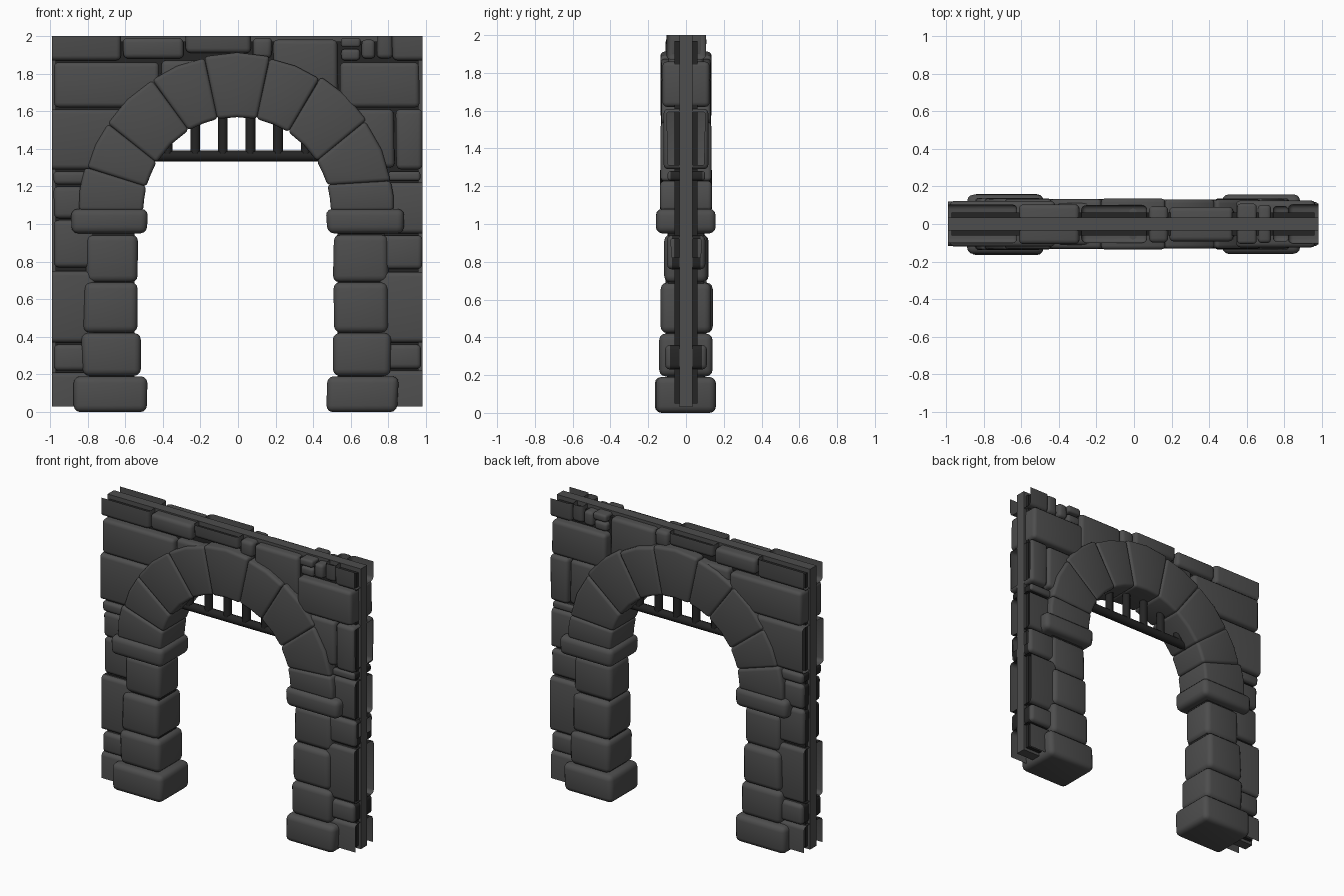
import bpy, bmesh, math, random
from mathutils import Vector

if "Cube" in bpy.data.objects:
    bpy.data.objects.remove(bpy.data.objects["Cube"])

random.seed(4)
XL, XR, ZB, ZT = -0.99, 0.98, 0.03, 2.0      # limits of the wall panel


def material(name, v):
    m = bpy.data.materials.new(name)
    m.diffuse_color = (v, v, v, 1)
    m.use_nodes = True
    m.node_tree.nodes["Principled BSDF"].inputs["Base Color"].default_value = m.diffuse_color
    return m


STONE = material("dark grey stone", 0.075)
BLACK = material("soot black", 0.018)


def prism(name, pts, y0, y1, mat, bevel=0.0, clip=False, dark_joints=False):
    """Extrude an xz outline from y0 to y1, round its edges, optionally trim to the wall."""
    bm = bmesh.new()
    face = bm.faces.new([bm.verts.new((x, y0, z)) for x, z in pts])
    ext = bmesh.ops.extrude_face_region(bm, geom=[face])
    for v in ext["geom"]:
        if isinstance(v, bmesh.types.BMVert):
            v.co.y = y1
    bmesh.ops.recalc_face_normals(bm, faces=bm.faces[:])
    if bevel:
        edges = [e for e in bm.edges if e.calc_face_angle(0) > math.radians(35)]
        bmesh.ops.bevel(bm, geom=edges, offset=bevel, offset_type='OFFSET', segments=3,
                        profile=0.5, affect='EDGES', clamp_overlap=True)
    if clip:   # stones running off the panel are sliced open there
        for co, no in (((XL, 0, 0), (-1, 0, 0)), ((XR, 0, 0), (1, 0, 0)),
                       ((0, 0, ZB), (0, 0, -1)), ((0, 0, ZT), (0, 0, 1))):
            bmesh.ops.bisect_plane(bm, geom=bm.verts[:] + bm.edges[:] + bm.faces[:],
                                   plane_co=Vector(co), plane_no=Vector(no), clear_outer=True)
    bm.normal_update()
    for f in bm.faces:
        f.smooth = bevel > 0
        if dark_joints and abs(f.normal.y) < 0.1:    # faces turned into the joints
            f.material_index = 1
    me = bpy.data.meshes.new(name)
    bm.to_mesh(me)
    bm.free()
    me.materials.append(mat)
    if dark_joints:
        me.materials.append(BLACK)
    ob = bpy.data.objects.new(name, me)
    bpy.context.collection.objects.link(ob)
    return ob


def block(name, x0, x1, z0, z1, d, bevel, clip=False, jitter=0.006, dark=False):
    """Rounded, slightly irregular rectangular stone through the wall."""
    j = lambda: random.uniform(-jitter, jitter)
    pts = [(x0 + j(), z0), (x1 + j(), z0), (x1 + j(), z1), (x0 + j(), z1)]
    b = min(bevel, 0.3 * min(x1 - x0, z1 - z0))
    return prism(name, pts, -d + j(), d + j(), STONE, b, clip, dark)


CZ, R_IN, R_OUT = 1.07, 0.50, 0.835


def polar(r, deg):
    a = math.radians(deg)
    return (r * math.cos(a) - 0.005, CZ + r * math.sin(a))


# Core slab with the arched opening hidden behind the arch ring
opening = [polar(0.66, a) for a in range(0, 181, 12)]
prism("wall_core", [(XL, ZB), (XL, ZT), (XR, ZT), (XR, ZB), (0.66, ZB)] + opening
      + [(-0.665, ZB)], -0.035, 0.035, STONE)

# Pillars: base, three shaft stones, capital, with dark mortar inside
for side, rows in (("left", [(-.87, -.48), (-.83, -.52), (-.82, -.53), (-.81, -.53), (-.89, -.48)]),
                   ("right", [(.47, .85), (.50, .81), (.51, .80), (.51, .80), (.47, .885)])):
    levels = [("base", 0, .19, .16), ("lower_shaft", .193, .42, .142), ("middle_shaft", .422, .69, .138),
              ("upper_shaft", .69, .945, .115), ("capital", .95, 1.08, .16)]
    for (x0, x1), (part, z0, z1, d) in zip(rows, levels):
        block(f"{side}_pillar_{part}", x0, x1, z0, z1, d, 0.035)
    m0, m1 = rows[3][0] + 0.02, rows[3][1] - 0.02
    prism(f"{side}_pillar_mortar", [(m0, .1), (m1, .1), (m1, 1.12), (m0, 1.12)], -.095, .095, BLACK)

# Arch ring of nine wedge stones: (outer angle, inner angle) of every joint
joints = [(0, 0), (11, 16), (35, 32), (58, 57), (78, 78), (102, 102), (123, 121),
          (146, 149), (164, 165), (180, 180)]
for i, ((ao, ai), (bo, bi)) in enumerate(zip(joints, joints[1:])):
    ro = R_OUT + random.uniform(-0.008, 0.008)
    pts = [polar(R_IN, ai - 0.2), polar(ro, ao), polar(ro + 0.003, (ao + bo) / 2), polar(ro, bo),
           polar(R_IN, bi + 0.2), polar(R_IN - 0.002, (ai + bi) / 2)]
    d = 0.135 + random.uniform(-0.006, 0.004)
    prism(f"arch_stone_{i + 1}", pts, -d, d, STONE, 0.02)
ring = range(0, 181, 6)
prism("arch_mortar", [polar(R_OUT - .03, a) for a in ring] + [polar(R_IN + .018, a) for a in reversed(ring)],
      -.118, .118, BLACK)

# Wall stones: x0, x1, z0, z1 (values past the panel limits get sliced)
top_row = [(-1.05, -.62, 1.87, 2.05), (-.61, -.29, 1.88, 1.99), (-.28, .07, 1.91, 2.05),
           (.08, .18, 1.88, 1.99), (.19, .53, 1.68, 1.98), (.55, .65, 1.94, 1.99),
           (.55, .65, 1.87, 1.93), (.66, .73, 1.88, 1.98), (.74, .82, 1.88, 2.05),
           (.82, 1.05, 1.87, 2.05)]
shoulders = [(-.98, -.42, 1.62, 1.86), (-.41, -.12, 1.70, 1.87), (.54, .965, 1.62, 1.86),
             (-1.05, -.60, 1.29, 1.61), (.60, .83, 1.30, 1.61), (.84, .98, 1.29, 1.61)]
left_side = [(-.98, -.80, 1.21, 1.28), (-.98, -.76, 1.03, 1.20), (-.98, -.76, .77, 1.02),
             (-1.05, -.76, .37, .75), (-.98, -.76, .22, .36), (-1.05, -.78, -.04, .21)]
right_side = [(.80, .97, 1.23, 1.28), (.76, 1.05, .95, 1.22), (.75, .98, .76, .94),
              (.75, 1.05, .37, .745), (.75, .975, .23, .36), (.75, 1.05, -.04, .22)]
for name, stones, d in (("top_row_stone", top_row, .10), ("shoulder_stone", shoulders, .115),
                        ("left_wall_stone", left_side, .105), ("right_wall_stone", right_side, .105)):
    for i, s in enumerate(stones):
        block(f"{name}_{i + 1}", *s, d + random.uniform(-.008, .008), 0.025, clip=True, jitter=0.003,
              dark="wall" in name)
# Dark mortar bed seen between the wall stones
bed = [polar(0.7, a) for a in range(0, 181, 12)]
prism("wall_mortar", [(XL + .02, .05), (XL + .02, 1.97), (XR - .02, 1.97), (XR - .02, .05), (.7, .05)]
      + bed + [(-.705, .05)], -.06, .06, BLACK)


# Iron grate: upright bars on a cross bar
def rod(name, p, length, r, axis):
    rot = (0, math.pi / 2, 0) if axis == 'X' else (0, 0, math.pi / 8)
    bpy.ops.mesh.primitive_cylinder_add(vertices=8, radius=r, depth=length, location=p, rotation=rot)
    ob = bpy.context.object
    ob.name = name
    ob.data.materials.append(BLACK)
    bpy.ops.object.shade_smooth_by_angle(angle=math.radians(50))


rod("grate_cross_bar", (-0.005, 0, 1.362), 1.0, 0.03, 'X')
for i in range(6):
    x = -0.375 + i * 0.147
    top = CZ + math.sqrt(0.56 ** 2 - x * x)
    rod(f"grate_bar_{i + 1}", (x, 0, (1.36 + top) / 2), top - 1.36, 0.028, 'Z')
